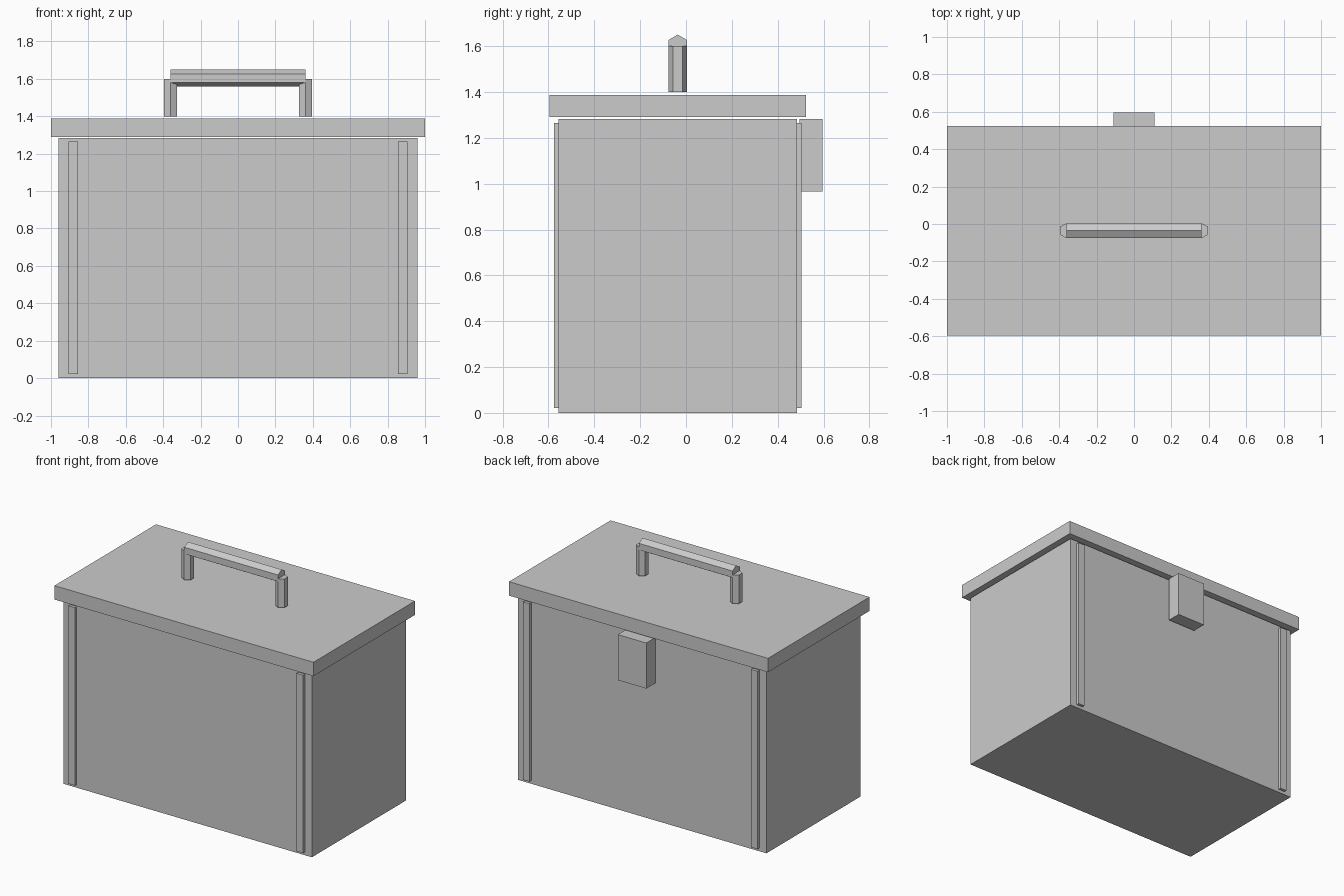
import bpy
from math import pi

if "Cube" in bpy.data.objects:
    bpy.data.objects.remove(bpy.data.objects["Cube"])

YC = -0.036  # centre line of the box; the latch shifts the overall centre


def box(name, x0, x1, y0, y1, z0, z1):
    bpy.ops.mesh.primitive_cube_add(
        size=1, location=((x0 + x1) / 2, YC + (y0 + y1) / 2, (z0 + z1) / 2))
    ob = bpy.context.object
    ob.name = name
    ob.scale = (x1 - x0, y1 - y0, z1 - z0)
    bpy.ops.object.transform_apply(location=False, rotation=False, scale=True)
    return ob


def hex_rod(name, radius, length, location, rotation=(0, 0, 0)):
    bpy.ops.mesh.primitive_cylinder_add(
        vertices=6, radius=radius, depth=length, location=location, rotation=rotation)
    ob = bpy.context.object
    ob.name = name
    return ob


# Box body and overhanging lid
box("box_body", -0.96, 0.96, -0.52, 0.52, 0, 1.283)
box("lid", -1, 1, -0.56, 0.56, 1.29, 1.387)

# Latch block on the back
box("latch", -0.11, 0.11, 0.531, 0.631, 0.965, 1.283)

# Vertical corner strips, front and back
for side, sx in (("left", -1), ("right", 1)):
    for face, sy in (("front", -1), ("back", 1)):
        xs = sorted((sx * 0.856, sx * 0.906))
        ys = sorted((sy * 0.515, sy * 0.54))
        box(f"{face}_{side}_strip", *xs, *ys, 0.022, 1.264)

    # Handle post, hexagon corners pointing to front and back
    hex_rod(f"handle_post_{side}", 0.04, 0.2, (sx * 0.362, YC, 1.5))

# Handle grip, hexagon corners pointing up and down
grip = hex_rod("handle_grip", 0.046, 0.724, (0, YC, 1.604), (0, pi / 2, 0))
grip.rotation_euler = (pi / 2, 0, pi / 2)
